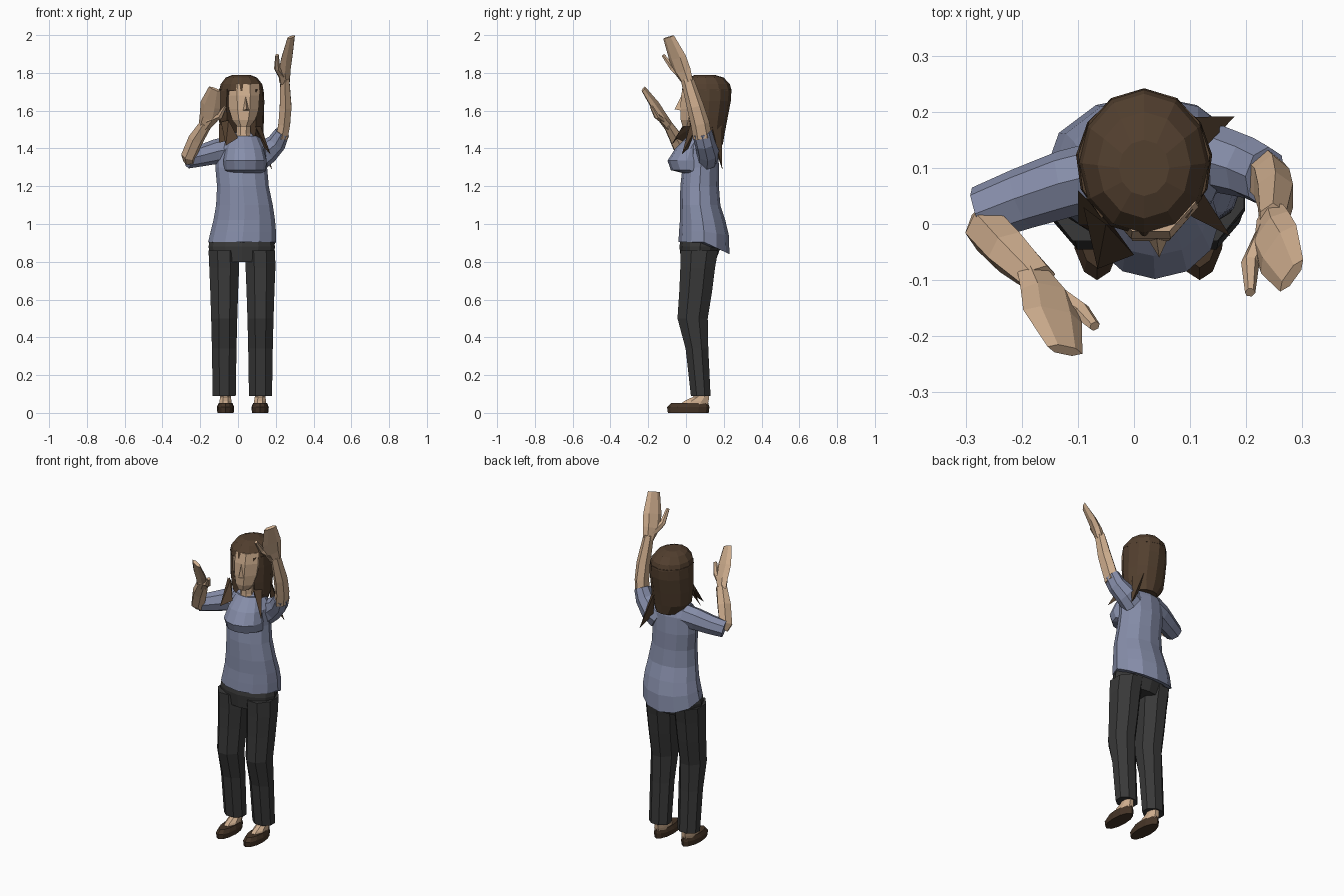
import bpy, bmesh, math
from mathutils import Vector


def material(name, rgb):
    m = bpy.data.materials.new(name)
    m.diffuse_color = (*rgb, 1)
    return m


SKIN = material("skin", (0.62, 0.42, 0.27))
SHIRT = material("shirt", (0.24, 0.27, 0.40))
PANTS = material("pants", (0.04, 0.04, 0.04))
HAIR = material("hair", (0.085, 0.05, 0.028))
SHOE = material("shoe", (0.06, 0.035, 0.02))


def make(name, verts, faces, mat):
    me = bpy.data.meshes.new(name)
    me.from_pydata([tuple(v) for v in verts], [], faces)
    bm = bmesh.new()
    bm.from_mesh(me)
    bmesh.ops.recalc_face_normals(bm, faces=bm.faces)
    bm.to_mesh(me)
    bm.free()
    me.materials.append(mat)
    ob = bpy.data.objects.new(name, me)
    bpy.context.collection.objects.link(ob)
    return ob


def loft(name, rings, mat):
    """Skin a list of equal-length closed rings and cap both ends."""
    n = len(rings[0])
    verts = [v for r in rings for v in r]
    faces = [(k * n + i, k * n + (i + 1) % n, (k + 1) * n + (i + 1) % n, (k + 1) * n + i)
             for k in range(len(rings) - 1) for i in range(n)]
    faces += [tuple(range(n)), tuple(range(len(verts) - n, len(verts)))]
    return make(name, verts, faces, mat)


def ring(z, cx, cy, rx, ry, n=12, back_dip=0.0):
    """Horizontal ellipse; octagons are turned so flat sides face the axes."""
    ph = math.pi / n if n == 8 else 0
    k = 1 / math.cos(ph)
    out = []
    for i in range(n):
        a = 2 * math.pi * i / n + ph
        s = math.sin(a)
        out.append(Vector((cx + rx * k * math.cos(a), cy + ry * k * s, z - back_dip * max(0, s))))
    return out


def stack(name, rows, mat, n=12):
    return loft(name, [ring(*r, n=n) for r in rows], mat)


def tube(name, rows, mat, side, n=6):
    """Rows are x, y, z, half width along side, half thickness."""
    pts = [Vector(r[:3]) for r in rows]
    rings = []
    for i, r in enumerate(rows):
        d = (pts[min(i + 1, len(pts) - 1)] - pts[max(i - 1, 0)]).normalized()
        s = Vector(side)
        s = (s - d * s.dot(d)).normalized()
        u = d.cross(s)
        rings.append([pts[i] + s * r[3] * math.cos(2 * math.pi * k / n)
                      + u * r[4] * math.sin(2 * math.pi * k / n) for k in range(n)])
    return loft(name, rings, mat)


# trousers: hips and two legs
stack("trouser_hips", [(0.96, 0.02, 0.08, 0.16, 0.10), (0.88, 0.02, 0.075, 0.176, 0.11),
                       (0.80, 0.02, 0.065, 0.165, 0.09)], PANTS)
for side, cx in (("left", -0.073), ("right", 0.119)):
    stack(side + "_trouser_leg",
          [(0.86, cx - 0.003, 0.07, 0.08, 0.10), (0.77, cx, 0.062, 0.079, 0.092),
           (0.65, cx, 0.052, 0.074, 0.087), (0.50, cx, 0.035, 0.069, 0.08),
           (0.34, cx, 0.058, 0.065, 0.06), (0.09, cx, 0.078, 0.061, 0.052)], PANTS, 8)
    # foot and slip-on shoe
    sx = cx + (0.007 if side == "left" else -0.002)
    stack(side + "_foot", [(0.03, sx, 0.03, 0.034, 0.08), (0.062, sx, 0.055, 0.032, 0.065),
                           (0.085, sx, 0.08, 0.028, 0.042), (0.14, sx, 0.08, 0.028, 0.035)], SKIN, 8)
    stack(side + "_shoe", [(0.0, sx, 0.012, 0.043, 0.108), (0.03, sx, 0.012, 0.046, 0.112),
                           (0.052, sx, 0.02, 0.037, 0.098)], SHOE)

# shirt body with a hem that drops at the back
loft("shirt_body", [ring(z, *r, back_dip=d) for z, d, *r in [
    (0.905, 0.065, 0.022, 0.095, 0.180, 0.135), (0.96, 0.02, 0.028, 0.095, 0.173, 0.132),
    (1.02, 0, 0.033, 0.088, 0.163, 0.12), (1.10, 0, 0.034, 0.075, 0.150, 0.107),
    (1.20, 0, 0.026, 0.072, 0.137, 0.102), (1.30, 0, 0.017, 0.078, 0.137, 0.097),
    (1.40, 0, 0.020, 0.084, 0.138, 0.084), (1.455, 0, 0.022, 0.085, 0.10, 0.068),
    (1.485, 0, 0.025, 0.08, 0.05, 0.045)]], SHIRT)
stack("shirt_chest", [(1.465, 0.03, 0.06, 0.075, 0.05), (1.40, 0.035, 0.025, 0.10, 0.082),
                      (1.335, 0.037, 0.005, 0.115, 0.103), (1.285, 0.037, 0.02, 0.11, 0.10),
                      (1.268, 0.037, 0.05, 0.095, 0.06)], SHIRT)

# bent arm
tube("left_sleeve", [(-0.05, 0.09, 1.395, 0.06, 0.07), (-0.12, 0.072, 1.382, 0.06, 0.065),
                     (-0.20, 0.045, 1.36, 0.055, 0.056), (-0.272, 0.018, 1.343, 0.05, 0.05)],
     SHIRT, (0, 1, 0), 8)
tube("left_forearm", [(-0.255, 0.01, 1.335, 0.035, 0.035), (-0.262, -0.01, 1.36, 0.04, 0.044),
                      (-0.222, -0.05, 1.45, 0.042, 0.04), (-0.17, -0.098, 1.53, 0.034, 0.026)],
     SKIN, (0.9, 0.2, -0.3))
tube("left_hand", [(-0.18, -0.09, 1.515, 0.032, 0.024), (-0.155, -0.125, 1.565, 0.052, 0.022),
                   (-0.145, -0.165, 1.63, 0.057, 0.018), (-0.123, -0.225, 1.715, 0.034, 0.010)],
     SKIN, (0.9, -0.25, -0.25))
tube("left_thumb", [(-0.16, -0.115, 1.545, 0.025, 0.02), (-0.095, -0.155, 1.57, 0.018, 0.015),
                    (-0.07, -0.182, 1.62, 0.010, 0.009)], SKIN, (0.5, 0.5, -0.5))

# raised arm
tube("right_sleeve", [(0.10, 0.11, 1.35, 0.06, 0.075), (0.155, 0.115, 1.385, 0.06, 0.065),
                      (0.205, 0.10, 1.43, 0.055, 0.052), (0.234, 0.085, 1.485, 0.054, 0.04)],
     SHIRT, (0, 1, 0), 8)
tube("right_forearm", [(0.232, 0.088, 1.455, 0.05, 0.036), (0.245, 0.075, 1.53, 0.05, 0.036),
                       (0.252, 0.05, 1.62, 0.045, 0.036), (0.248, 0.005, 1.77, 0.034, 0.027)],
     SKIN, (0, 1, 0))
tube("right_hand", [(0.247, 0.01, 1.75, 0.034, 0.026), (0.246, -0.018, 1.81, 0.052, 0.024),
                    (0.258, -0.045, 1.88, 0.055, 0.019), (0.281, -0.092, 1.99, 0.036, 0.010)],
     SKIN, (0.5, 0.85, 0))
tube("right_thumb", [(0.24, -0.01, 1.775, 0.022, 0.022), (0.207, -0.07, 1.825, 0.018, 0.016),
                     (0.207, -0.122, 1.895, 0.010, 0.009)], SKIN, (0.5, 0.85, 0))

# neck, head and nose
stack("neck", [(1.42, 0.028, 0.055, 0.05, 0.045), (1.48, 0.028, 0.055, 0.037, 0.04),
               (1.58, 0.03, 0.06, 0.037, 0.04)], SKIN, 8)
stack("head", [(1.515, 0.03, 0.02, 0.033, 0.038), (1.55, 0.03, 0.04, 0.06, 0.068),
               (1.61, 0.03, 0.06, 0.078, 0.09), (1.68, 0.03, 0.07, 0.085, 0.096),
               (1.74, 0.03, 0.075, 0.08, 0.088)], SKIN, 8)
make("nose", [(0.04, -0.024, 1.68), (0.022, -0.022, 1.60), (0.062, -0.022, 1.60),
              (0.045, -0.06, 1.607)], [(0, 1, 3), (0, 3, 2), (1, 2, 3), (0, 2, 1)], SKIN)

# hair: cap, hanging back part that leaves the face open, loose strands
stack("hair_cap", [(1.79, 0.018, 0.10, 0.045, 0.05), (1.775, 0.018, 0.105, 0.083, 0.095),
                   (1.74, 0.018, 0.108, 0.11, 0.124), (1.705, 0.018, 0.11, 0.118, 0.132)], HAIR)


def open_ring(z, cx, cy, rx, ry, n=10):
    out = []
    for i in range(n + 1):
        a = math.radians(-50 + 280 * i / n)
        out.append(Vector((cx + rx * math.cos(a), cy + ry * math.sin(a), z)))
    return out + [Vector((cx, cy, z))]


loft("hair_back", [open_ring(*r) for r in [
    (1.715, 0.018, 0.11, 0.118, 0.131), (1.65, 0.018, 0.11, 0.122, 0.127),
    (1.56, 0.018, 0.105, 0.12, 0.115), (1.48, 0.02, 0.105, 0.115, 0.10),
    (1.42, 0.03, 0.115, 0.075, 0.08)]], HAIR)


def strand(name, a, b, c, tip):
    make(name, [a, b, c, tip], [(0, 1, 2), (0, 1, 3), (1, 2, 3), (2, 0, 3)], HAIR)


strand("left_front_strand", (-0.09, 0.03, 1.54), (-0.05, 0.0, 1.55), (0.0, -0.055, 1.455), (-0.065, -0.08, 1.415))
strand("left_shoulder_strand", (-0.10, 0.06, 1.53), (-0.04, 0.0, 1.53), (0.0, -0.055, 1.455), (-0.10, 0.0, 1.43))
strand("right_back_strand", (0.07, 0.19, 1.56), (0.12, 0.13, 1.55), (0.11, 0.16, 1.38), (0.18, 0.192, 1.29))
strand("right_front_strand", (0.12, 0.06, 1.52), (0.09, 0.02, 1.52), (0.14, 0.012, 1.40), (0.172, -0.022, 1.37))
